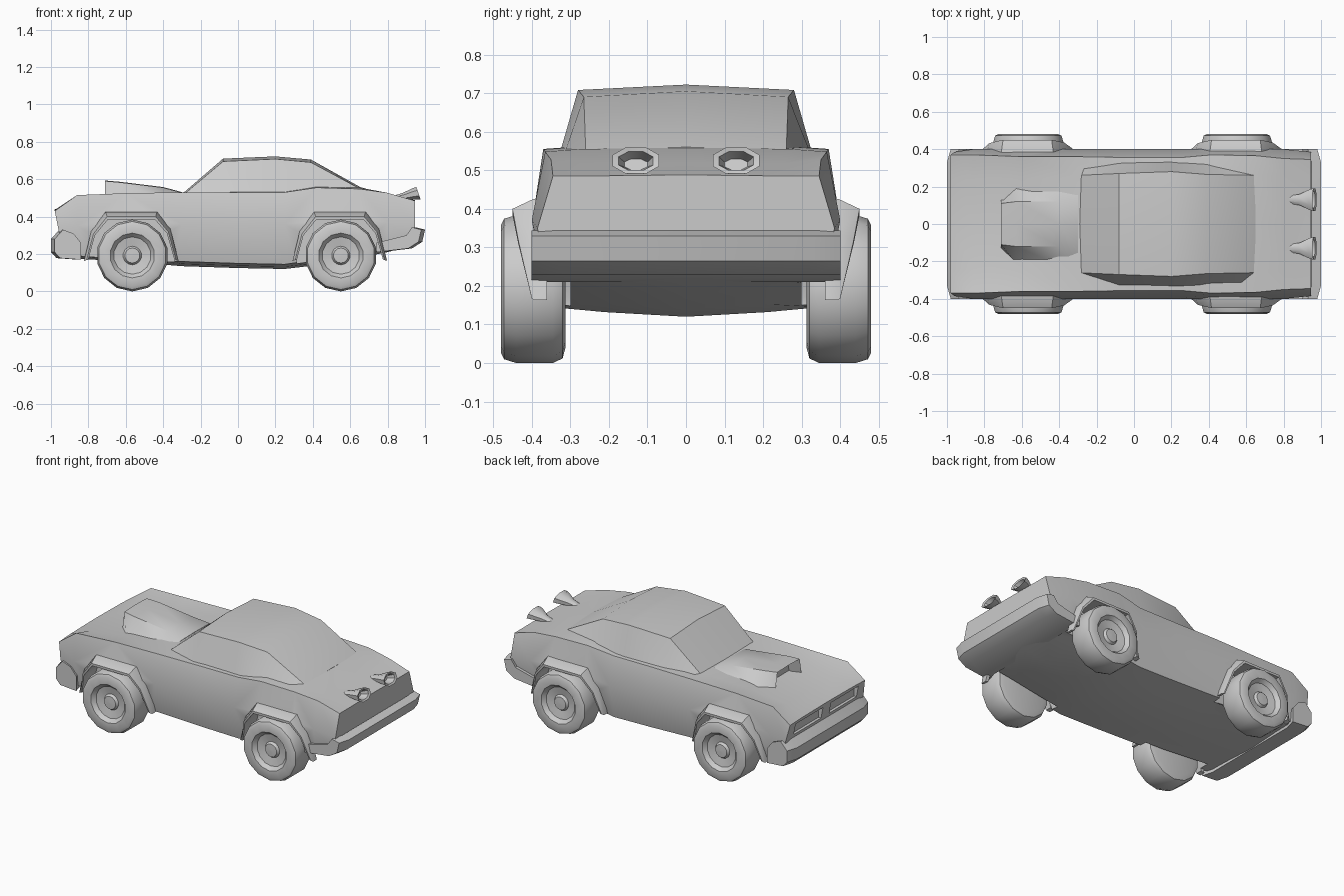
import bpy, bmesh, math

if "Cube" in bpy.data.objects:
    bpy.data.objects.remove(bpy.data.objects["Cube"])


def finish(obj, angle=35):
    bpy.ops.object.select_all(action='DESELECT')
    obj.select_set(True)
    bpy.context.view_layer.objects.active = obj
    bpy.ops.object.shade_smooth_by_angle(angle=math.radians(angle))


def loft(name, rings, smooth=True):
    """Skin a series of closed rings and cap both ends."""
    bm = bmesh.new()
    vs = [[bm.verts.new(p) for p in r] for r in rings]
    n = len(rings[0])
    for a, b in zip(vs, vs[1:]):
        for i in range(n):
            j = (i + 1) % n
            bm.faces.new((a[i], a[j], b[j], b[i]))
    bm.faces.new(vs[0])
    bm.faces.new(vs[-1])
    bmesh.ops.recalc_face_normals(bm, faces=bm.faces)
    me = bpy.data.meshes.new(name)
    bm.to_mesh(me)
    bm.free()
    obj = bpy.data.objects.new(name, me)
    bpy.context.collection.objects.link(obj)
    if smooth:
        finish(obj)
    return obj


def mirrored(x, half, lean=0):
    """Full cross-section at x from (y, z) points, mirrored in y."""
    full = half + [(-y, z) for y, z in reversed(half) if y > 0]
    return [(x + lean * (z - 0.33), y, z) for y, z in full]


# Main body: x, floor z, sill y/z, waist y/z, shoulder y/z, deck y/z
stations = [
    (-.96, .18, .36, .19, .385, .33, .37, .43, .25, .435),
    (-.86, .175, .37, .19, .400, .35, .37, .515, .24, .48),
    (-.60, .16, .36, .17, .400, .36, .36, .525, .24, .51),
    (-.30, .135, .35, .16, .400, .36, .36, .53, .25, .525),
    (0.00, .125, .35, .15, .400, .36, .355, .53, .20, .54),
    (0.25, .12, .35, .145, .400, .36, .355, .53, .20, .54),
    (0.42, .14, .35, .17, .400, .36, .37, .555, .30, .56),
    (0.65, .18, .36, .21, .400, .37, .365, .548, .27, .555),
    (0.80, .21, .37, .22, .400, .37, .35, .527, .25, .517),
    (0.945, .25, .37, .252, .385, .35, .345, .485, .25, .485),
]
rings = []
for i, (x, zb, yl, zl, ym, zm, ys, zs, yi, zi) in enumerate(stations):
    half = [(0, zb), (yl * .6, zb + .012), (yl, zl), (ym, zm),
            (ys, zs), (yi, zi), (0, zi + .003)]
    rings.append(mirrored(x, half, -.2 if i == 0 else 0))
body = loft("body", rings, False)

# Wheel wells and front light recesses cut from the body
arch = [(-.235, .17), (-.2, .3), (-.13, .385), (.12, .385), (.185, .31), (.225, .17)]
axles = (-.565, .55)
cutters = []
for cx in axles:
    for s in (1, -1):
        outline = arch + [(.225, 0), (-.235, 0)]
        cutters.append(loft("well_cutter", [[(cx + x, s * y, z) for x, z in outline]
                                            for y in (.3, .6)], False))
for s in (1, -1):
    box = [(.04, .345), (.31, .345), (.31, .415), (.04, .415)]
    cutters.append(loft("grille_cutter", [[(x, s * y, z) for y, z in box]
                                          for x in (-1.05, -.945)], False))
bpy.context.view_layer.objects.active = body
for c in cutters:
    c.hide_render = True
    m = body.modifiers.new("cut", 'BOOLEAN')
    m.operation, m.solver, m.object = 'DIFFERENCE', 'EXACT', c
    bpy.ops.object.modifier_apply(modifier=m.name)
    bpy.data.objects.remove(c)
finish(body)

# Cabin: x, base y, roof-edge y/z, roof-centre z
cabin = [(-.30, .30, .26, .51, .52), (-.08, .335, .27, .695, .71),
         (.2, .34, .28, .708, .722), (.39, .34, .265, .69, .705), (.65, .33, .26, .55, .56)]
loft("cabin", [mirrored(x, [(0, .48), (yb, .5), (yt, zt), (0, zc)])
               for x, yb, yt, zt, zc in cabin])

# Hood scoop with recessed mouth: x, base y, top y, base z, top z
scoop = [(-.65, .09, .08, .51, .57), (-.71, .13, .11, .485, .59), (-.63, .21, .12, .485, .583),
         (-.40, .22, .12, .49, .555), (-.30, .23, .15, .49, .528)]
loft("hood_scoop", [mirrored(x, [(yb, zb), (yt, zt), (0, zt + .003)])
                    for x, yb, yt, zb, zt in scoop])

# Bumpers: side profiles swept across the width, ends tucked in
bumpers = {
    "front_bumper": ([(-1, .21), (-1, .28), (-.955, .33), (-.9, .31),
                      (-.86, .26), (-.86, .17), (-.97, .178)], .02),
    "rear_bumper": ([(.76, .21), (.93, .23), (.985, .265), (1, .33),
                     (.95, .343), (.92, .3), (.76, .26)], -.02),
}
for name, (prof, tuck) in bumpers.items():
    loft(name, [[(x + t, y, z) for x, z in prof]
                for y, t in ((-.4, tuck), (-.33, 0), (.33, 0), (.4, tuck))])

# Wheels: lathed profile (radius, y) with dished hub
tyre = [(.0, .315), (.15, .312), (.18, .32), (.192, .345), (.192, .44), (.182, .472),
        (.165, .48), (.12, .478), (.10, .455), (.05, .445), (.04, .46), (.0, .462)]
SEG = 14
for end, cx in zip(("front", "rear"), axles):
    for side, s in (("left", 1), ("right", -1)):
        loft(f"{end}_{side}_wheel", [[
            (cx + max(r, .002) * math.cos(a), s * y, .192 + max(r, .002) * math.sin(a))
            for a in (2 * math.pi * (k + .5) / SEG for k in range(SEG))] for r, y in tyre])

        # Flared arch lip around the wheel
        lips = []
        for x, z in arch:
            lip = .40 + .05 * min(1, (z - .17) / .2)
            ox, oz = x * 1.1, .2 + (z - .2) * 1.22
            lips.append([(cx + x, s * .36, z), (cx + x, s * lip, z),
                         (cx + x * 1.04, s * lip, .2 + (z - .2) * 1.08),
                         (cx + ox, s * .395, oz), (cx + ox, s * .36, oz)])
        loft(f"{end}_{side}_arch", lips)

# Twin flared tail pipes on the rear deck: x, centre z, half width, half height
pipe = [(.80, .49, .015, .01), (.89, .508, .03, .02), (.945, .522, .056, .03),
        (.965, .525, .06, .034), (.96, .524, .045, .024), (.92, .515, .03, .014)]
for side, s in (("left", 1), ("right", -1)):
    rings = []
    for x, cz, w, h in pipe:
        ring = []
        for k in range(8):
            a = math.pi * (k + .5) / 4
            y = max(-1, min(1, 1.15 * math.cos(a))) * w
            z = max(-1, min(1, 1.15 * math.sin(a))) * h
            ring.append((x - .35 * z, s * .13 + y, cz + z))
        rings.append(ring)
    loft(f"{side}_tail_pipe", rings)
